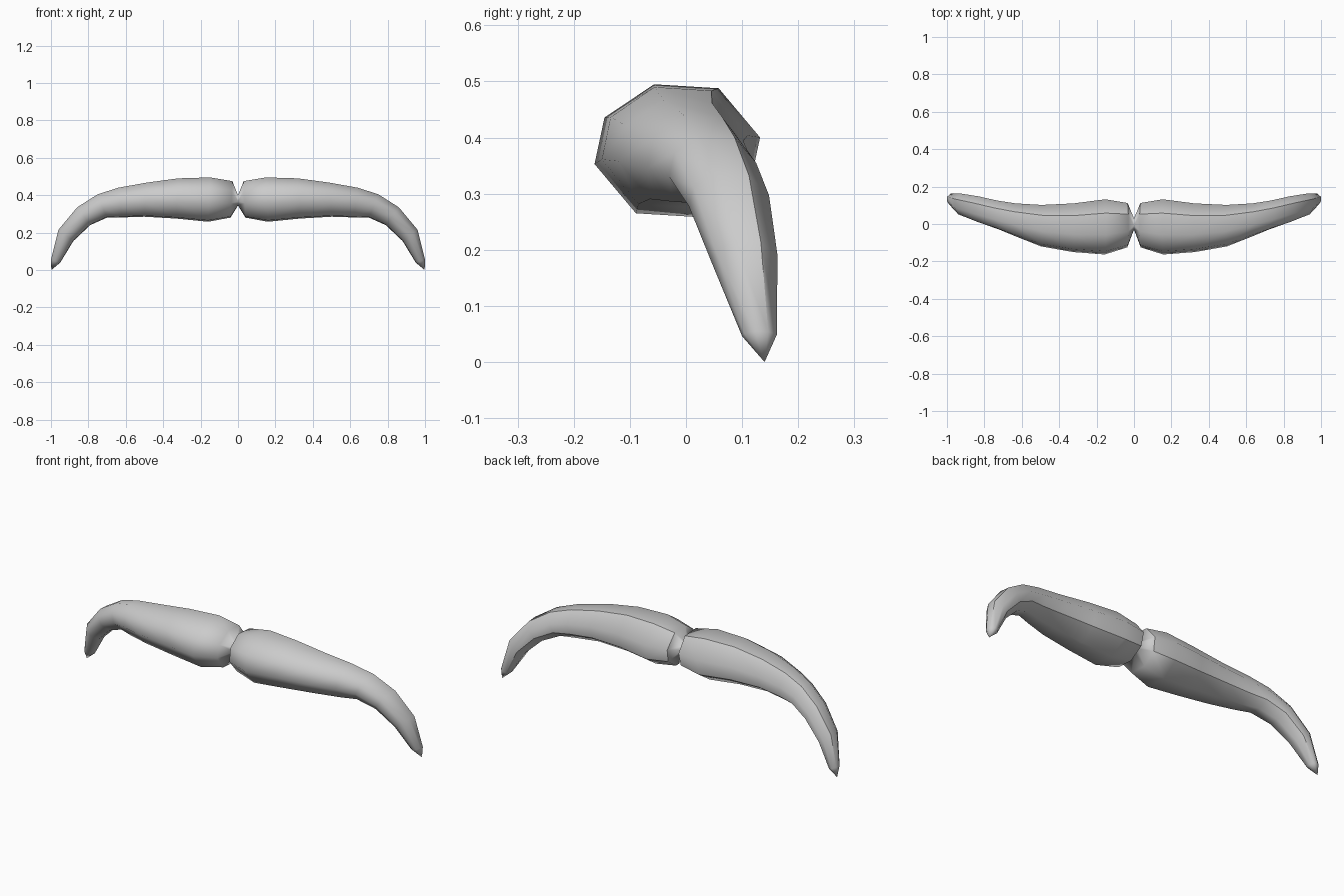
import bpy, bmesh
from mathutils import Vector

if "Cube" in bpy.data.objects:
    bpy.data.objects.remove(bpy.data.objects["Cube"])

# Slanted octagonal sections of one half, from the middle outwards:
# (top x, top z, bottom x, bottom z, front y, back y)
SECTIONS = [
    (0.00, 0.400, 0.00, 0.345, -0.03, 0.03),
    (0.03, 0.475, 0.04, 0.280, -0.125, 0.112),
    (0.15, 0.495, 0.16, 0.258, -0.163, 0.132),
    (0.32, 0.490, 0.33, 0.275, -0.150, 0.110),
    (0.49, 0.467, 0.50, 0.285, -0.120, 0.102),
    (0.64, 0.440, 0.62, 0.281, -0.068, 0.110),
    (0.75, 0.405, 0.70, 0.280, -0.030, 0.125),
    (0.86, 0.335, 0.79, 0.240, 0.005, 0.148),
    (0.96, 0.215, 0.88, 0.155, 0.045, 0.163),
    (1.00, 0.055, 0.95, 0.040, 0.100, 0.162),
]
TIP = (0.998, 0.14, 0.0)

# Tilted octagon: (front-back, bottom-top), both from -1 to 1
PROFILE = [(-0.28, 1.0), (0.5, 0.94), (1.0, 0.2), (0.88, -0.5),
           (0.28, -1.0), (-0.5, -0.94), (-1.0, -0.2), (-0.88, 0.5)]
CREASES = (1, 3)          # upper and lower edges of the back band

grey = bpy.data.materials.new("grey hair")
grey.diffuse_color = (0.6, 0.6, 0.6, 1)
grey.use_nodes = True
grey.node_tree.nodes["Principled BSDF"].inputs["Base Color"].default_value = grey.diffuse_color

bm = bmesh.new()


def section_ring(tx, tz, bx, bz, front, back):
    """One octagon section."""
    ring = []
    for v, w in PROFILE:
        t = (w + 1) / 2
        y = (front + back) / 2 + v * (back - front) / 2
        ring.append(bm.verts.new(Vector((bx + (tx - bx) * t, y, bz + (tz - bz) * t))))
    return ring


rings = [section_ring(*s) for s in SECTIONS]
n = len(PROFILE)

# Skin between neighbouring sections
for a, b in zip(rings, rings[1:]):
    for i in range(n):
        j = (i + 1) % n
        bm.faces.new((a[i], b[i], b[j], a[j]))

# Pointed end
tip = bm.verts.new(TIP)
for i in range(n):
    bm.faces.new((rings[-1][i], tip, rings[-1][(i + 1) % n]))

bmesh.ops.recalc_face_normals(bm, faces=bm.faces[:])
for f in bm.faces:
    f.smooth = True

# Hard edges along the back band and around its inner end
for k in CREASES:
    for a, b in zip(rings[1:], rings[2:]):
        bm.edges.get((a[k], b[k])).smooth = False
for i in range(CREASES[0], CREASES[1]):
    bm.edges.get((rings[1][i], rings[1][i + 1])).smooth = False

mesh = bpy.data.meshes.new("moustache")
bm.to_mesh(mesh)
bm.free()
mesh.materials.append(grey)
moustache = bpy.data.objects.new("moustache", mesh)
bpy.context.collection.objects.link(moustache)

# Other half
mirror = moustache.modifiers.new("Mirror", 'MIRROR')
mirror.use_axis[0] = True
mirror.use_clip = True
mirror.merge_threshold = 0.001
